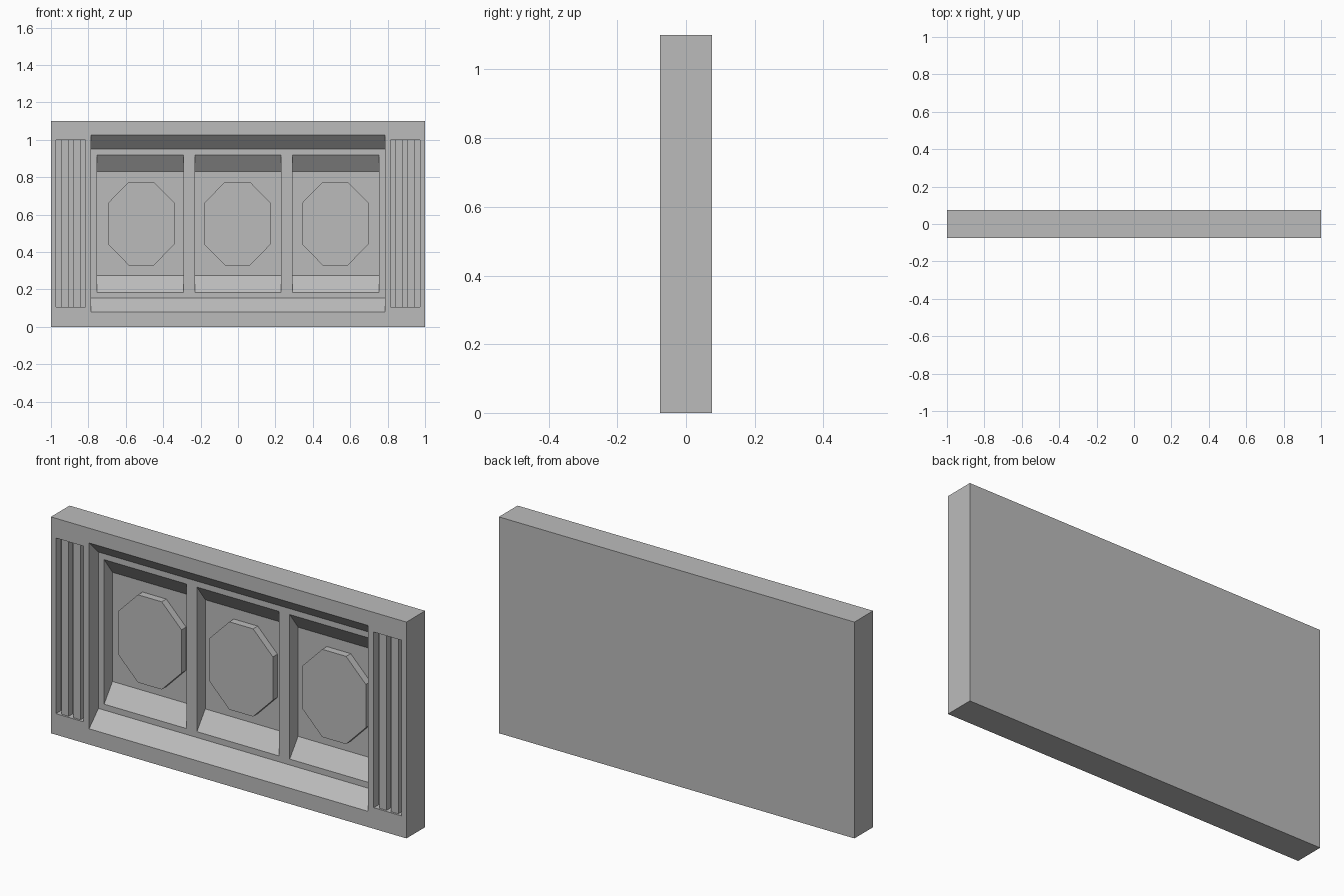
import bpy

# Remove the default cube
if "Cube" in bpy.data.objects:
    bpy.data.objects.remove(bpy.data.objects["Cube"])

FRONT, BACK, HEIGHT = -0.075, 0.075, 1.1
OUT = FRONT - 0.1

# Single stone colour
stone = bpy.data.materials.new("grey_stone")
stone.use_nodes = True
stone.diffuse_color = (0.5, 0.5, 0.5, 1)
stone.node_tree.nodes["Principled BSDF"].inputs["Base Color"].default_value = (0.5, 0.5, 0.5, 1)


def prism(name, profile, axis, start, end):
    """Extrude a closed profile: (y, z) along x, or (x, z) along y."""
    n = len(profile)
    if axis == "x":
        verts = [(s, a, b) for s in (start, end) for a, b in profile]
    else:
        verts = [(a, s, b) for s in (start, end) for a, b in profile]
    faces = [tuple(range(n)), tuple(range(n, 2 * n))]
    faces += [(i, (i + 1) % n, (i + 1) % n + n, i + n) for i in range(n)]
    mesh = bpy.data.meshes.new(name)
    mesh.from_pydata(verts, [], faces)
    ob = bpy.data.objects.new(name, mesh)
    bpy.context.collection.objects.link(ob)
    # Make the normals point outwards
    import bmesh
    bm = bmesh.new()
    bm.from_mesh(mesh)
    bmesh.ops.recalc_face_normals(bm, faces=bm.faces)
    bm.to_mesh(mesh)
    bm.free()
    mesh.materials.append(stone)
    return ob


def block(name, x0, x1, y0, y1, z0, z1):
    return prism(name, [(y0, z0), (y1, z0), (y1, z1), (y0, z1)], "x", x0, x1)


def carve(target, cutter):
    """Cut one solid out of another and discard the cutter."""
    cutter.hide_render = True
    mod = target.modifiers.new("carve", "BOOLEAN")
    mod.operation = "DIFFERENCE"
    mod.solver = "EXACT"
    mod.object = cutter
    bpy.context.view_layer.objects.active = target
    bpy.ops.object.modifier_apply(modifier=mod.name)
    bpy.data.objects.remove(cutter)


def sloped_recess(x0, x1, z0, z1, slope, y_top, y_floor):
    """Recess with upright sides and a sloping sill and head."""
    profile = [(OUT, z0), (y_top, z0), (y_floor, z0 + slope),
               (y_floor, z1 - slope), (y_top, z1), (OUT, z1)]
    return prism("recess_cutter", profile, "x", x0, x1)


# Slab with the wide recess and three deeper panels
slab = block("wall_slab", -1, 1, FRONT, BACK, 0, HEIGHT)
MID, DEEP = 0.0, 0.067
carve(slab, sloped_recess(-0.785, 0.785, 0.08, 1.025, 0.075, FRONT, MID))
for cx in (-0.522, 0, 0.522):
    carve(slab, sloped_recess(cx - 0.231, cx + 0.231, 0.185, 0.92, 0.09, MID, DEEP))

# Fluted side strips: a shallow slot with two ribs
for side, sx in (("right", -0.894), ("left", 0.894)):
    carve(slab, block("slot_cutter", sx - 0.078, sx + 0.078, OUT, FRONT + 0.04, 0.107, 1.0))
    for i, dx in enumerate((-0.033, 0.033)):
        block(f"{side}_rib_{i + 1}", sx + dx - 0.02, sx + dx + 0.02,
              FRONT + 0.01, FRONT + 0.045, 0.106, 1.001)

# Raised octagonal bosses in the panels
for name, cx in (("right", -0.517), ("middle", -0.003), ("left", 0.52)):
    w, wi, h, hi, cz = 0.178, 0.067, 0.223, 0.11, 0.552
    corners = [(-wi, h), (wi, h), (w, hi), (w, -hi), (wi, -h), (-wi, -h), (-w, -hi), (-w, hi)]
    prism(f"{name}_boss", [(cx + a, cz + b) for a, b in corners], "y", 0.03, DEEP + 0.002)
